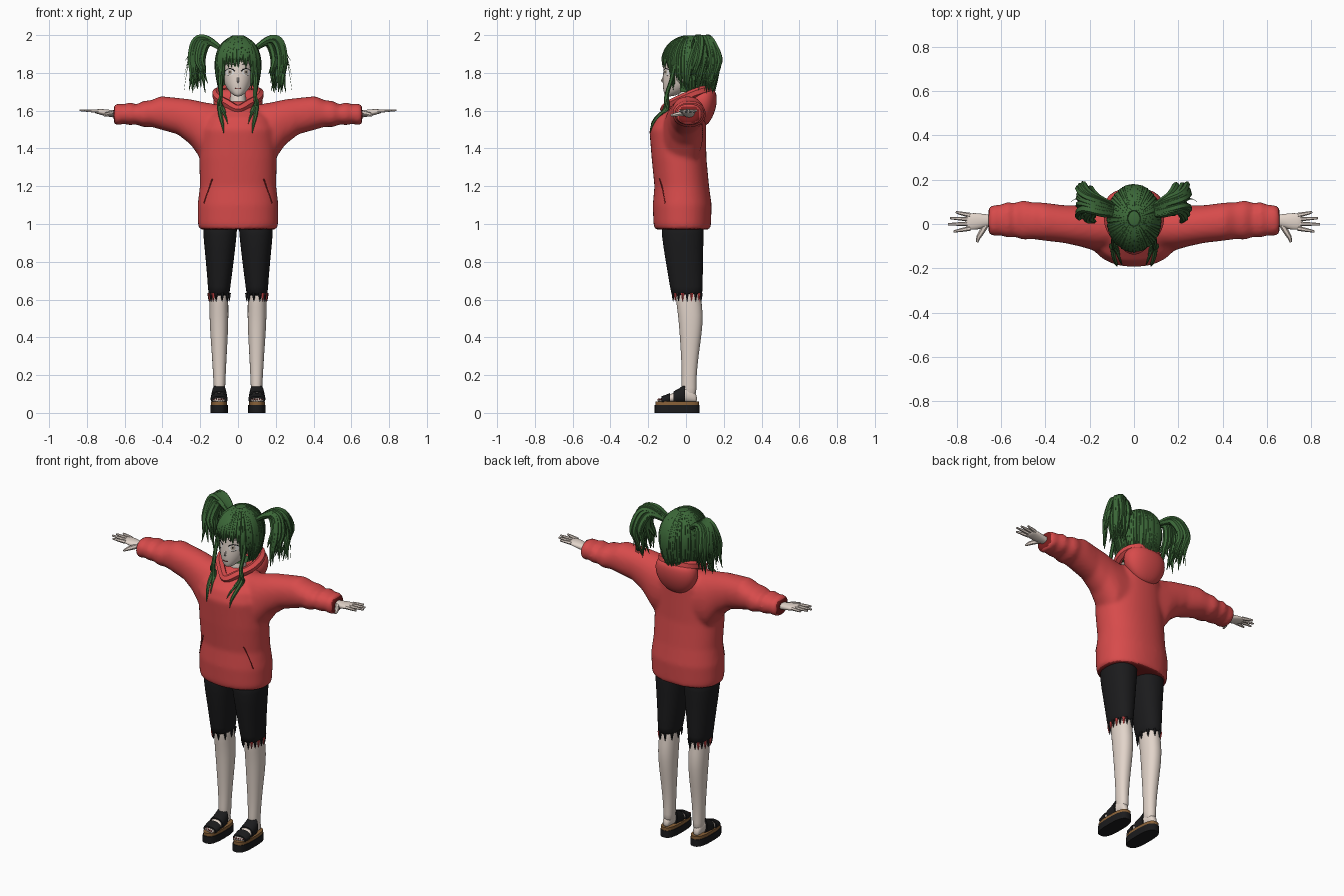
import bpy, bmesh, math, random
from mathutils import Vector
from mathutils.bvhtree import BVHTree

random.seed(4)
if "Cube" in bpy.data.objects:
    bpy.data.objects.remove(bpy.data.objects["Cube"])

def material(name, r, g, b):
    m = bpy.data.materials.new(name)
    m.use_nodes = True
    m.diffuse_color = (r, g, b, 1)
    m.node_tree.nodes["Principled BSDF"].inputs["Base Color"].default_value = (r, g, b, 1)
    return m

SKIN = material("skin", .76, .66, .59)
RED = material("red_cloth", .68, .07, .07)
DARK_RED = material("dark_red", .22, .015, .015)
GREEN = material("green_hair", .045, .14, .04)
BLACK = material("black_cloth", .011, .011, .012)
BROWN = material("brown_footbed", .25, .12, .04)
WHITE = material("eye_white", .85, .82, .8)
IRIS = material("pale_iris", .5, .42, .34)

def bake(ob):
    """Apply modifiers or curve bevels and smooth the result."""
    deps = bpy.context.evaluated_depsgraph_get()
    mesh = bpy.data.meshes.new_from_object(ob.evaluated_get(deps))
    mesh.name = ob.name
    mesh.shade_smooth()
    mesh.set_sharp_from_angle(angle=math.radians(50))
    new = bpy.data.objects.new("part", mesh)
    name = ob.name
    bpy.data.objects.remove(ob)
    new.name = name
    bpy.context.collection.objects.link(new)
    return new

def finish(name, bm, mats, subdivide=0, remesh=0):
    bmesh.ops.recalc_face_normals(bm, faces=bm.faces)
    mesh = bpy.data.meshes.new(name)
    bm.to_mesh(mesh)
    bm.free()
    for m in mats:
        mesh.materials.append(m)
    ob = bpy.data.objects.new(name, mesh)
    bpy.context.collection.objects.link(ob)
    if subdivide:
        ob.modifiers.new("round", "SUBSURF").levels = subdivide
    if remesh:
        r = ob.modifiers.new("fuse", "REMESH")
        r.mode, r.voxel_size = "VOXEL", remesh
        s = ob.modifiers.new("relax", "SMOOTH")
        s.factor, s.iterations = .5, 8
    return bake(ob)

def loft(bm, sections, axis="z", side=1, n=24, power=2.2):
    """Rings of (position, low a, high a, low b, high b) along an axis."""
    rings = []
    for t, a0, a1, b0, b1 in sections:
        ring = []
        for i in range(n):
            c, s = math.cos(math.tau * i / n), math.sin(math.tau * i / n)
            a = (a0 + a1) / 2 + (a1 - a0) / 2 * math.copysign(abs(c) ** (2 / power), c)
            b = (b0 + b1) / 2 + (b1 - b0) / 2 * math.copysign(abs(s) ** (2 / power), s)
            p = {"x": (t, a, b), "y": (a, t, b), "z": (a, b, t)}[axis]
            ring.append(bm.verts.new((p[0] * side, p[1], p[2])))
        rings.append(ring)
    for lo, hi in zip(rings, rings[1:]):
        for i in range(n):
            j = (i + 1) % n
            bm.faces.new((lo[i], lo[j], hi[j], hi[i]))
    bm.faces.new(rings[0])
    bm.faces.new(rings[-1])
    return bm

def strands(name, paths, mat, cyclic=False):
    """Tapered tubes, each given as (points, radii)."""
    data = bpy.data.curves.new(name, "CURVE")
    data.dimensions, data.bevel_depth, data.bevel_resolution = "3D", 1, 1
    data.resolution_u, data.use_fill_caps = 4, True
    for points, radii in paths:
        sp = data.splines.new("NURBS")
        sp.points.add(len(points) - 1)
        for q, p, r in zip(sp.points, points, radii):
            q.co, q.radius = (*p, 1), r
        sp.order_u, sp.use_endpoint_u, sp.use_cyclic_u = 3, not cyclic, cyclic
    data.materials.append(mat)
    ob = bpy.data.objects.new(name, data)
    bpy.context.collection.objects.link(ob)
    return bake(ob)

def tree(ob):
    return BVHTree.FromPolygons([v.co for v in ob.data.vertices], [p.vertices for p in ob.data.polygons])

def front_y(bvh, x, z, default=-.1):
    hit = bvh.ray_cast(Vector((x, -1, z)), Vector((0, 1, 0)))[0]
    return hit.y if hit else default

# Hoodie: body and sleeves fused together
BODY = [(.97, -.205, .205, -.165, .13), (1, -.212, .212, -.172, .132), (1.1, -.214, .214, -.176, .136),
        (1.2, -.202, .202, -.167, .122), (1.35, -.205, .205, -.182, .108), (1.5, -.2, .2, -.194, .106),
        (1.56, -.18, .18, -.17, .106), (1.62, -.12, .12, -.1, .1), (1.65, -.06, .06, -.05, .06)]
SLEEVE = [(.06, -.12, .09, 1.3, 1.625), (.18, -.12, .09, 1.32, 1.645), (.25, -.1, .085, 1.42, 1.66),
          (.32, -.085, .085, 1.475, 1.668), (.41, -.075, .097, 1.5, 1.677), (.46, -.068, .098, 1.515, 1.655),
          (.5, -.072, .108, 1.512, 1.652), (.54, -.058, .095, 1.528, 1.632), (.57, -.062, .1, 1.522, 1.645),
          (.61, -.05, .085, 1.532, 1.632), (.63, -.056, .088, 1.522, 1.64), (.658, -.046, .076, 1.527, 1.63)]
bm = loft(bmesh.new(), BODY, n=48)
for side in (1, -1):
    loft(bm, SLEEVE, "x", side, n=32)
hoodie = finish("hoodie", bm, [RED, DARK_RED], remesh=.011)
for p in hoodie.data.polygons:
    under_hem = p.normal.z < -.8 and p.center.z < 1
    cuff_end = abs(p.normal.x) > .85 and abs(p.center.x) > .64
    p.material_index = int(under_hem or cuff_end)
chest = tree(hoodie)

# Hood: hanging pouch and rolled collar
finish("hood", loft(bmesh.new(), [
    (1.52, -.04, .04, .08, .11), (1.56, -.1, .1, .04, .14), (1.62, -.132, .132, .01, .162),
    (1.68, -.132, .132, .01, .166), (1.72, -.1, .1, .04, .15)]), [RED], 2)
half = [(.05, -.085, 1.635), (.11, -.02, 1.665), (.118, .06, 1.7), (.07, .125, 1.715)]
loop = [(0, -.125, 1.6)] + half + [(-x, y, z) for x, y, z in reversed(half)]
strands("hood_collar", [(loop, [.024] * len(loop))], RED, True)

# Pocket openings and hem seams
def seam(points):
    pts = [(x, front_y(chest, x, z), z) for x, z in points]
    return pts, [.0035] * len(pts)
strands("pocket_seams", [seam([(s * .135, 1.24), (s * .15, 1.2), (s * .167, 1.15), (s * .18, 1.11)])
                         for s in (1, -1)], DARK_RED)

# Legs, shorts, feet and sandals
FOOT = [(-.145, .068, .13, .055, .075), (-.1, .062, .138, .055, .09), (-.04, .066, .134, .055, .118),
        (0, .07, .13, .055, .15), (.035, .076, .126, .055, .13), (.06, .085, .118, .055, .09)]

def foot_section(y, grow):
    for p, q in zip(FOOT, FOOT[1:]):
        if p[0] <= y <= q[0]:
            k = (y - p[0]) / (q[0] - p[0])
            _, a, b, c, d = [u + (v - u) * k for u, v in zip(p, q)]
            return y, a - grow, b + grow, c - grow, d + grow

for side, label in ((1, "left"), (-1, "right")):
    finish(label + "_leg", loft(bmesh.new(), [
        (.08, .07, .128, -.02, .055), (.13, .068, .128, -.025, .055), (.2, .065, .132, -.022, .056),
        (.3, .06, .138, -.026, .066), (.42, .053, .147, -.034, .084), (.52, .05, .152, -.042, .092),
        (.6, .052, .15, -.055, .08), (.7, .05, .15, -.06, .075)], side=side), [SKIN], 1)
    finish(label + "_shorts_leg", loft(bmesh.new(), [
        (.615, .044, .158, -.078, .088), (.65, .043, .158, -.082, .089), (.8, .022, .17, -.108, .09),
        (.95, .006, .186, -.132, .094), (1.05, -.005, .19, -.135, .1)], side=side), [BLACK], 1)
    # Torn edges with red lining
    for name, mat, turns in (("torn_hem", BLACK, range(0, 20, 2)), ("torn_lining", RED, (17, 19, 1, 3))):
        paths = []
        for i in turns:
            a = math.tau * i / 20
            x, y = side * (.1 + .053 * math.cos(a)), .006 + .078 * math.sin(a)
            paths.append(([(x, y, .635), (x, y, .615), (x, y, .59)], (.009, .008, .001)))
        strands(label + "_" + name, paths, mat)
    finish(label + "_foot", loft(bmesh.new(), FOOT, "y", side), [SKIN], 1)
    bm = bmesh.new()
    sole = (.054, .146, -.166, .072)
    loft(bm, [(0, *sole), (.042, *sole)], side=side, power=2.8)
    finish(label + "_sandal_sole", bm, [BLACK])
    finish(label + "_footbed", loft(bmesh.new(), [(.042, .057, .143, -.162, .07), (.06, .057, .143, -.162, .07)],
                                    side=side, power=2.8), [BROWN])
    for name, y0, y1 in (("front_strap", -.13, -.085), ("upper_strap", -.065, -.005)):
        ys = (y0, (y0 + y1) / 2, y1)
        finish(label + "_" + name, loft(bmesh.new(), [foot_section(y, .008) for y in ys], "y", side), [BLACK])
    toes, nails = [], []
    for i in range(5):
        x, y, r = side * (.076 + .0125 * i), -.15 + .004 * i, .0085 - .0006 * i
        toes.append(([(x, y + .03, .069), (x, y + .01, .068), (x, y, .064)], (r, r, r * .7)))
        nails.append(([(x, y + .006, .074), (x, y, .07)], (r * .5, r * .5)))
    strands(label + "_toes", toes, SKIN)
    strands(label + "_toenails", nails, DARK_RED)

    # Hands
    finish(label + "_palm", loft(bmesh.new(), [
        (.62, -.01, .045, 1.56, 1.6), (.67, -.012, .043, 1.565, 1.603), (.7, -.026, .05, 1.57, 1.608),
        (.74, -.028, .05, 1.582, 1.609), (.762, -.02, .044, 1.587, 1.606)], "x", side, 16), [SKIN], 1)
    fingers = []
    for y, spread, tip in ((-.02, -.014, .815), (.001, -.002, .84), (.021, .006, .832), (.04, .014, .805)):
        fingers.append(([(side * .74, y, 1.597), (side * .78, y + spread / 2, 1.6), (side * tip, y + spread, 1.602)],
                        (.0105, .0095, .005)))
    fingers.append(([(side * .67, -.005, 1.585), (side * .69, -.04, 1.582), (side * .705, -.062, 1.578),
                     (side * .708, -.082, 1.575)], (.014, .013, .01, .005)))
    strands(label + "_fingers", fingers, SKIN)

# Head and neck
finish("neck", loft(bmesh.new(), [(1.58, -.055, .055, -.06, .06), (1.64, -.041, .041, -.045, .05),
                                  (1.76, -.04, .04, -.04, .06)]), [SKIN], 1)
head = finish("head", loft(bmesh.new(), [
    (1.675, -.014, .014, -.108, -.07), (1.69, -.036, .036, -.117, -.03), (1.72, -.062, .062, -.122, .04),
    (1.76, -.08, .08, -.125, .09), (1.82, -.09, .09, -.12, .12), (1.89, -.094, .094, -.118, .13),
    (1.95, -.07, .07, -.085, .11), (1.975, -.03, .03, -.04, .06)], power=2.1), [SKIN], 2)
face = tree(head)
strands("nose", [([(0, -.115, 1.79), (0, -.122, 1.768), (0, -.13, 1.757), (0, -.118, 1.749)],
                  (.004, .006, .006, .004))], SKIN)

# Painted face details laid on the skin
def plate(name, mat, x, z, rx, rz, lift):
    bm = bmesh.new()
    bmesh.ops.create_circle(bm, cap_ends=True, cap_tris=True, segments=20, radius=1)
    bmesh.ops.subdivide_edges(bm, edges=bm.edges, cuts=2, use_grid_fill=True)
    for v in bm.verts:
        px, pz = x + v.co.x * rx, z + v.co.y * rz
        v.co = (px, front_y(face, px, pz) - lift, pz)
    finish(name, bm, [mat])

def face_line(points, radius):
    return [(x, front_y(face, x, z) - .001, z) for x, z in points], [radius] * len(points)

for side, label in ((1, "left"), (-1, "right")):
    plate(label + "_eye", WHITE, side * .044, 1.803, .023, .017, .002)
    plate(label + "_iris", IRIS, side * .043, 1.804, .011, .015, .0035)
    plate(label + "_pupil", BLACK, side * .043, 1.805, .004, .006, .005)
    strands(label + "_lashes", [
        face_line([(side * .018, 1.81), (side * .03, 1.822), (side * .052, 1.823), (side * .072, 1.806)], .003),
        face_line([(side * .034, 1.784), (side * .044, 1.782), (side * .056, 1.786)], .001),
        face_line([(side * .022, 1.845), (side * .045, 1.852), (side * .066, 1.845)], .002)], BLACK)
strands("mouth", [face_line([(-.016, 1.718), (0, 1.715), (.016, 1.718)], .0018)], DARK_RED)

# Hair: scalp shell with strands flowing over it
def hair_scale(z):
    return math.sqrt(max(0, 1 - ((z - 1.85) / .146) ** 2)) if z > 1.85 else 1 - 1.1 * (1.85 - z)

shell = []
for z in (1.7, 1.75, 1.8, 1.85, 1.87, 1.9, 1.93, 1.96, 1.98, 1.99, 1.995):
    k = hair_scale(z)
    shell.append((z, -.114 * k, .114 * k, .025 - .145 * k, .025 + .145 * k))
bm = loft(bmesh.new(), shell, n=40, power=2)
gone = [f for f in bm.faces if f.calc_center_median().y < -.025 and f.calc_center_median().z < 1.87]
bmesh.ops.delete(bm, geom=gone, context="FACES")
finish("hair_shell", bm, [GREEN])

paths = []
for i in range(64):
    a = math.tau * (i + random.uniform(-.3, .3)) / 64
    c, s = math.cos(a), math.sin(a)
    tip = random.uniform(1.67, 1.71)
    if s < -.78:
        tip = random.uniform(1.825, 1.86)
    elif s < -.3:
        tip = random.uniform(1.7, 1.76)
    pts = []
    for k in (0, .08, .25, .5, .75, 1):
        z = 1.992 + (tip - 1.992) * k
        r = hair_scale(z) + .02 * k
        pts.append((.115 * r * c, .025 + .147 * r * s, z))
    paths.append((pts, (.007, .011, .013, .014, .011, .001)))
strands("hair_locks", paths, GREEN)

for side, label in ((1, "left"), (-1, "right")):
    # Arched bunches tied high at the back of the head
    paths = []
    for i in range(34):
        u, v = random.random(), random.uniform(-1, 1)
        out, wide = .175 + .07 * u, .075 + .035 * v
        tip = random.uniform(1.69, 1.8)
        paths.append(([(side * .09, .06 + .02 * v, 1.925), (side * (.13 + .02 * u), wide, 1.955 + .035 * u),
                       (side * (out - .01), wide + .025, 1.96 + .03 * u), (side * (out + .015), wide + .05 * v + .03, 1.87),
                       (side * out, wide + .045 * v + .01, (1.87 + tip) / 2),
                       (side * (out + random.uniform(-.03, .025)), wide + .04 * v, tip)],
                      (.012, .016, .017, .015, .011, .001)))
    for end in (1.71, 1.78, 1.86):
        paths.append(([(side * .14, .08, 1.96), (side * .23, .1, 1.99), (side * .262, .12, 1.88),
                       (side * .285, .1, end)], (.003, .003, .002, .0005)))
    strands(label + "_hair_bunch", paths, GREEN)

    # Long front locks resting on the chest
    paths = []
    for dx, end, r in ((0, 1.48, .011), (-.022, 1.53, .008), (.018, 1.55, .009), (-.012, 1.58, .008)):
        pts = [(side * .09, -.06, 1.84), (side * .096, -.075, 1.76)]
        for k in (0, .3, .55, .8, 1):
            z = 1.68 + (end - 1.68) * k
            x = side * (.088 + dx * k + .012 * math.sin(5 * k))
            pts.append((x, min(-.09, front_y(chest, x, z) - .008), z))
        paths.append((pts, (r, r, r, r, r, r * .7, .001)))
    strands(label + "_front_locks", paths, GREEN)
